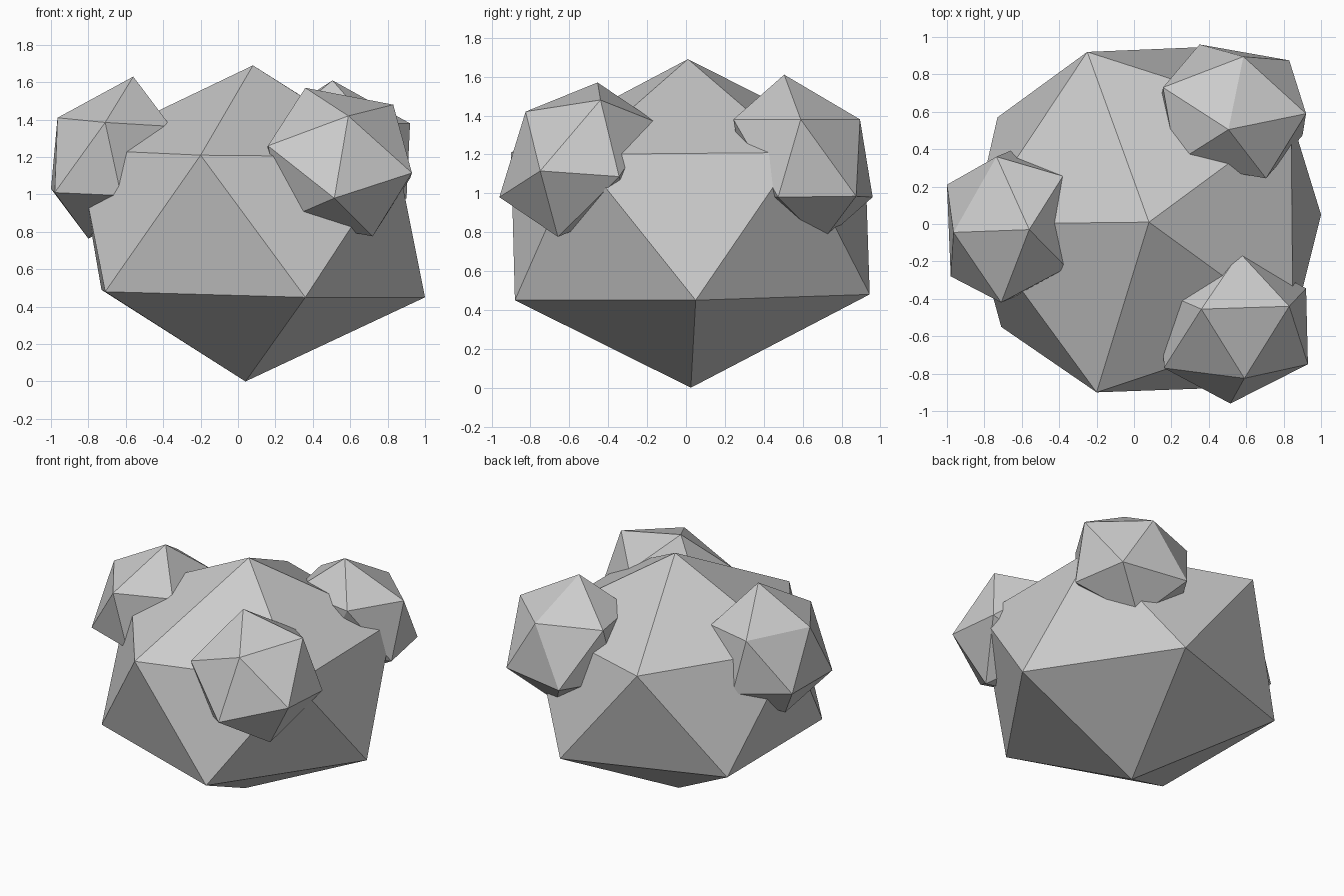
import bpy, bmesh
from mathutils import Vector


def hull(name, points):
    """Flat-faced solid: convex hull of a few corner points."""
    bm = bmesh.new()
    for p in points:
        bm.verts.new(p)
    bmesh.ops.convex_hull(bm, input=bm.verts[:])
    bmesh.ops.recalc_face_normals(bm, faces=bm.faces[:])
    mesh = bpy.data.meshes.new(name)
    bm.to_mesh(mesh)
    bm.free()
    obj = bpy.data.objects.new(name, mesh)
    bpy.context.collection.objects.link(obj)
    return obj


def clump(name, centre, half):
    """Squashed icosahedron: six outer corners, the rest mirrored through the centre."""
    c = Vector(centre)
    half = [Vector(p) for p in half]
    return hull(name, half + [2 * c - p for p in half])


# Large irregular icosahedron: top, upper ring, lower ring, bottom
hull("main_body", [
    (0.08, 0.01, 1.69),
    (-0.20, -0.90, 1.21), (0.85, -0.55, 1.20), (0.84, 0.57, 1.21),
    (-0.25, 0.92, 1.23), (-0.86, 0.00, 1.24),
    (1.00, 0.05, 0.45), (0.36, -0.88, 0.45), (-0.71, -0.55, 0.48),
    (-0.73, 0.57, 0.49), (0.35, 0.945, 0.48),
    (0.04, 0.025, 0.0)])

# Three small clumps around the upper sides
clump("left_clump", (-0.68, -0.012, 1.197), [
    (-0.965, -0.045, 1.41), (-0.56, -0.03, 1.63), (-0.71, -0.42, 1.385),
    (-0.98, -0.28, 1.01), (-1.00, 0.21, 1.03), (-0.735, 0.36, 1.40)])
clump("front_right_clump", (0.54, -0.557, 1.173), [
    (0.59, -0.825, 1.42), (0.36, -0.455, 1.57), (0.83, -0.44, 1.48),
    (0.93, -0.75, 1.115), (0.515, -0.96, 0.98), (0.16, -0.77, 1.26)])
clump("back_right_clump", (0.528, 0.602, 1.18), [
    (0.585, 0.895, 1.38), (0.505, 0.505, 1.61), (0.92, 0.59, 1.38),
    (0.83, 0.875, 0.985), (0.35, 0.96, 0.98), (0.155, 0.73, 1.38)])
